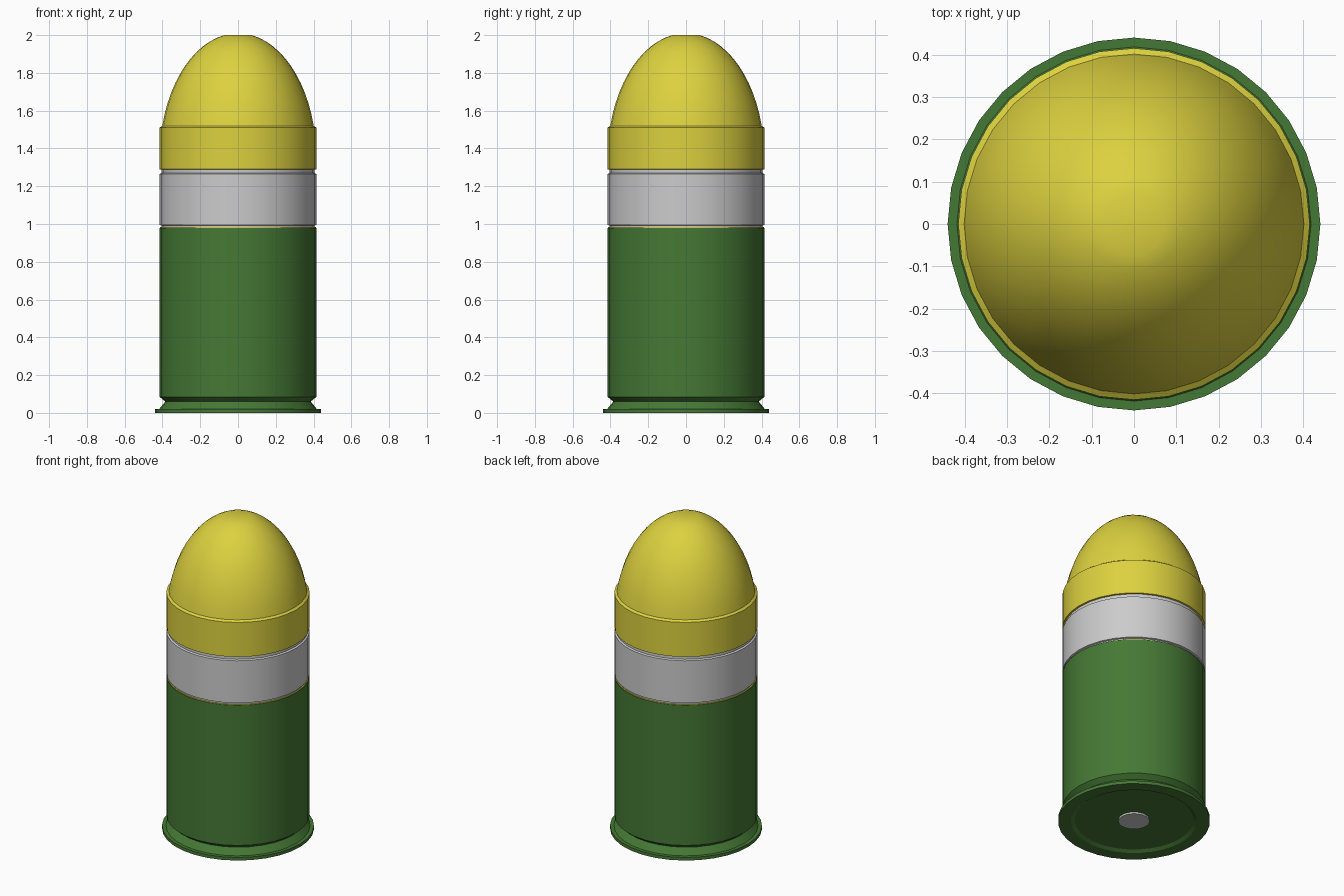
import bpy, math

if "Cube" in bpy.data.objects:
    bpy.data.objects.remove(bpy.data.objects["Cube"])

SEGMENTS = 32


def material(name, color):
    mat = bpy.data.materials.new(name)
    mat.diffuse_color = (*color, 1)
    mat.use_nodes = True
    mat.node_tree.nodes["Principled BSDF"].inputs["Base Color"].default_value = mat.diffuse_color
    return mat


def lathe(name, profile, mat=None):
    """Spin (radius, z) points about z, from lower centre to upper centre; ends are capped."""
    verts, faces = [], []
    for r, z in profile:
        for i in range(SEGMENTS):
            a = 2 * math.pi * i / SEGMENTS
            verts.append((r * math.cos(a), r * math.sin(a), z))
    for k in range(len(profile) - 1):
        for i in range(SEGMENTS):
            j = (i + 1) % SEGMENTS
            lo, hi = k * SEGMENTS, (k + 1) * SEGMENTS
            faces.append((lo + i, lo + j, hi + j, hi + i))
    last = (len(profile) - 1) * SEGMENTS
    faces.append(tuple(reversed(range(SEGMENTS))))
    faces.append(tuple(range(last, last + SEGMENTS)))
    mesh = bpy.data.meshes.new(name)
    mesh.from_pydata(verts, [], faces)
    obj = bpy.data.objects.new(name, mesh)
    bpy.context.collection.objects.link(obj)
    if mat:
        mesh.materials.append(mat)
    bpy.ops.object.select_all(action='DESELECT')
    obj.select_set(True)
    bpy.context.view_layer.objects.active = obj
    bpy.ops.object.shade_smooth_by_angle(angle=math.radians(30))
    return obj


green = material("case_green", (0.06, 0.19, 0.035))
yellow = material("nose_yellow", (0.72, 0.64, 0.05))

# Case: shallow base recess, rim, extractor groove and straight wall
lathe("case", [(0.09, 0.012), (0.345, 0.012), (0.365, 0.0), (0.44, 0.0),
               (0.44, 0.02), (0.418, 0.02), (0.385, 0.06), (0.415, 0.085),
               (0.415, 0.98)], green)

# Primer in the base
lathe("primer", [(0.09, 0.001), (0.09, 0.03)])

# Thin yellow seat showing in the gap above the case mouth
lathe("seat_ring", [(0.412, 0.978), (0.412, 0.983)], yellow)

# Grey driving band with a narrow neck at each end
lathe("band", [(0.405, 0.98), (0.405, 0.992), (0.415, 0.995), (0.415, 1.265),
               (0.405, 1.27), (0.405, 1.292)])

# Nose: short cylinder, small step, then an elliptical dome with a flat tip
nose = [(0.405, 1.288), (0.415, 1.29), (0.415, 1.51)]
START, END, STEPS = math.asin(0.17 / 0.66), math.asin(0.65 / 0.66), 12
for s in range(STEPS + 1):
    t = START + (END - START) * s / STEPS
    nose.append((0.415 * math.cos(t), 1.35 + 0.66 * math.sin(t)))
lathe("nose", nose, yellow)
